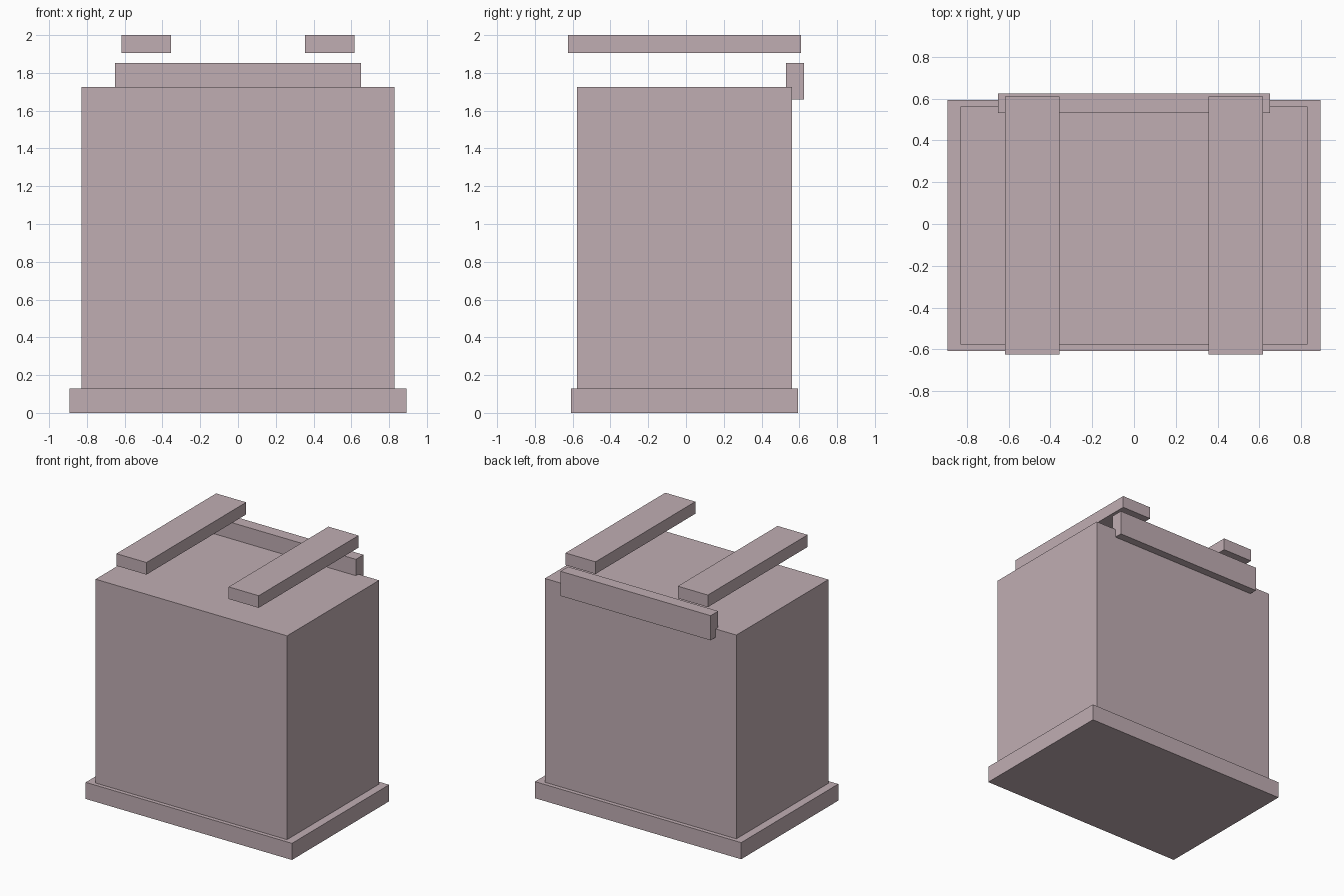
import bpy
from mathutils import Vector

cube = bpy.data.objects.get("Cube")
if cube:
    bpy.data.objects.remove(cube, do_unlink=True)

# Single dusty mauve finish
COLOUR = (0.53, 0.42, 0.45, 1)
mauve = bpy.data.materials.new("dusty_mauve")
mauve.use_nodes = True
mauve.diffuse_color = COLOUR
mauve.node_tree.nodes["Principled BSDF"].inputs["Base Color"].default_value = COLOUR


def box(name, low, high):
    """Box spanning two opposite corners."""
    low, high = Vector(low), Vector(high)
    bpy.ops.mesh.primitive_cube_add(size=1, location=(low + high) / 2)
    obj = bpy.context.object
    obj.name = name
    obj.scale = high - low
    bpy.ops.object.transform_apply(location=False, rotation=False, scale=True)
    obj.data.materials.append(mauve)
    return obj


# Plinth and main body
box("base_plinth", (-0.893, -0.608, 0), (0.893, 0.593, 0.13))
box("body", (-0.829, -0.577, 0.13), (0.829, 0.561, 1.725))

# Bar along the top back edge
box("rear_bar", (-0.65, 0.53, 1.66), (0.65, 0.624, 1.853))

# Pair of floating top rails running front to back
for side, x in (("left", 0.486), ("right", -0.486)):
    box(side + "_top_rail", (x - 0.13, -0.624, 1.905), (x + 0.13, 0.61, 2))
